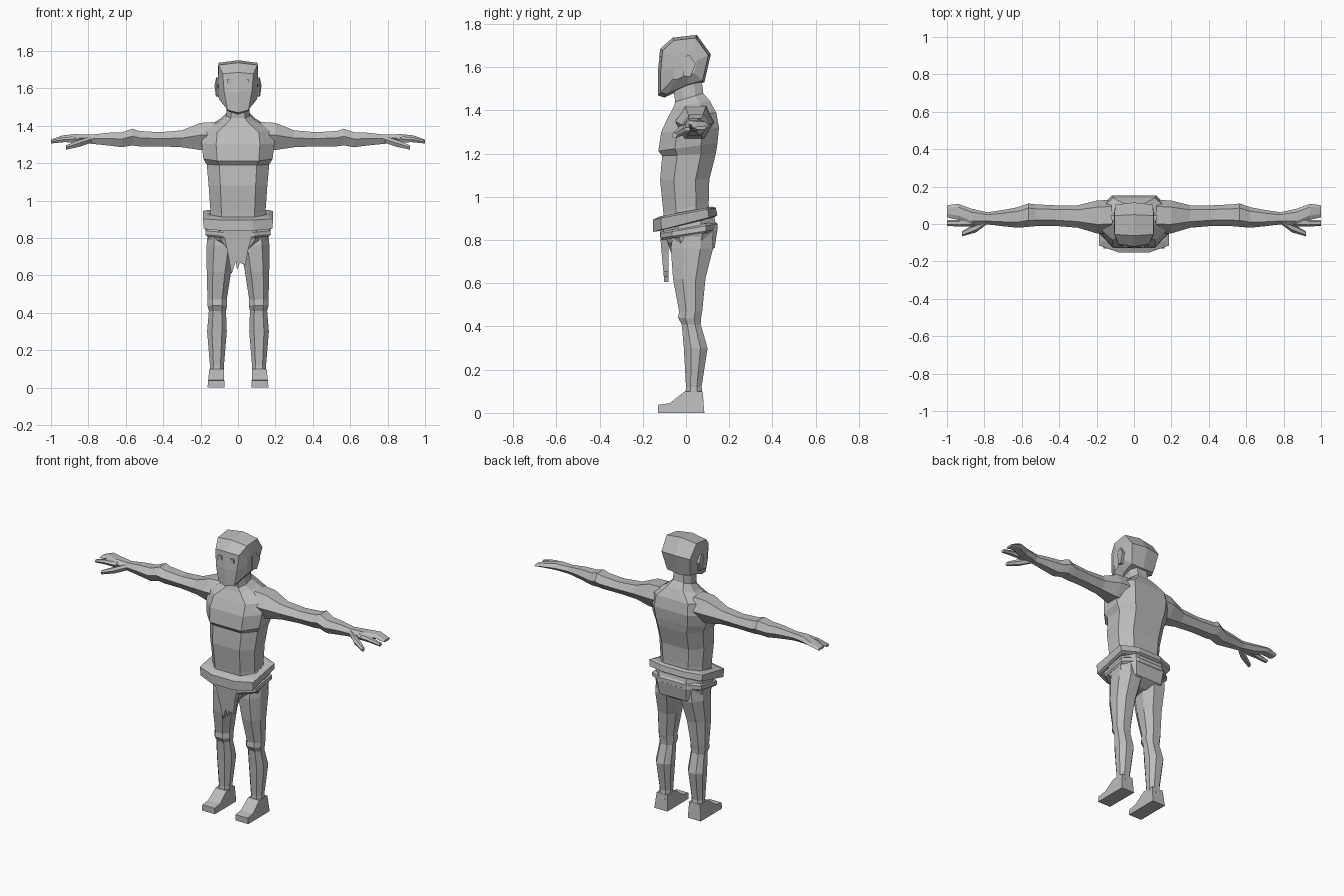
import bpy, bmesh

grey = bpy.data.materials.new("plain grey")
grey.diffuse_color = (0.5, 0.5, 0.5, 1)


def loft(name, rings):
    """Skin a list of equal-length point rings and cap both ends."""
    bm = bmesh.new()
    vs = [[bm.verts.new(p) for p in r] for r in rings]
    n = len(rings[0])
    for a, b in zip(vs, vs[1:]):
        for i in range(n):
            j = (i + 1) % n
            bm.faces.new((a[i], a[j], b[j], b[i]))
    bm.faces.new(vs[0])
    bm.faces.new(vs[-1])
    bmesh.ops.recalc_face_normals(bm, faces=bm.faces)
    me = bpy.data.meshes.new(name)
    bm.to_mesh(me)
    bm.free()
    ob = bpy.data.objects.new(name, me)
    bpy.context.collection.objects.link(ob)
    me.materials.append(grey)
    return ob


def ring(hw, yf, yb, zf, zb, flat=0.6, k=0.28, cx=0):
    """Eight-sided horizontal section, tilted from zf (front) to zb (back)."""
    d = yb - yf
    half = [(flat, 0), (1, k), (1, 1 - k), (flat, 1)]
    pts = half + [(-x, t) for x, t in reversed(half)]
    return [(cx + hw * x, yf + d * t, zf + (zb - zf) * t) for x, t in pts]


def limb_ring(s, x, y0, y1, z0, z1):
    """Six-sided section across an arm or finger."""
    yc, ry, zc, rz = (y0 + y1) / 2, (y1 - y0) / 2, (z0 + z1) / 2, (z1 - z0) / 2
    hexa = [(-1, 0.1), (-0.45, 1), (0.6, 1), (1, 0), (0.5, -1), (-0.5, -1)]
    return [(s * x, yc + ry * a, zc + rz * b) for a, b in hexa]


# Torso and neck
loft("torso", [ring(*r) for r in [
    (.15, -.10, .11, .84, .88), (.147, -.105, .105, .93, .97),
    (.157, -.12, .108, 1.08, 1.08), (.167, -.11, .138, 1.19, 1.20),
    (.185, -.128, .146, 1.212, 1.25), (.195, -.115, .153, 1.30, 1.32),
    (.185, -.085, .14, 1.365, 1.39), (.095, -.058, .11, 1.415, 1.445),
    (.062, -.05, .08, 1.44, 1.48), (.056, -.06, .07, 1.51, 1.56)]])

# Briefs, hip strap and tilted belt
loft("briefs", [ring(*r) for r in [
    (.05, -.06, .08, .71, .73), (.155, -.085, .133, .79, .765),
    (.168, -.105, .145, .83, .845), (.155, -.10, .12, .92, .95)]])
loft("hip_strap", [ring(*r, .5, .2) for r in [
    (.165, -.112, .135, .80, .84), (.174, -.118, .146, .81, .85),
    (.172, -.118, .146, .83, .875), (.16, -.11, .135, .84, .885)]])
loft("belt", [ring(*r, .42, .13) for r in [
    (.172, -.135, .13, .84, .905), (.183, -.153, .145, .838, .915),
    (.188, -.153, .138, .895, .95), (.165, -.12, .12, .91, .955)]])

# Ragged front cloth
flap = [(-.085, .86), (-.067, .78), (-.047, .68), (-.035, .605), (-.012, .675),
        (-.005, .63), (.01, .667), (.04, .655), (.055, .74), (.085, .86)]
loft("front_cloth", [[(x, -.10 - .09 * (z - .6), z) for x, z in flap],
                     [(x, -.08, z) for x, z in flap]])

# Head: side profile (y, z, half width) with a crest down the middle
prof = [(-.12, 1.685, .082), (-.062, 1.737, .103), (.05, 1.75, .105),
        (.115, 1.66, .1), (.085, 1.53, .08), (.01, 1.51, .075),
        (-.10, 1.46, .048), (-.13, 1.47, .056), (-.13, 1.58, .074)]


def head_ring(s, f, inner):
    out = []
    for y, z, w in prof:
        x = w + (.108 - w) * inner
        out.append((s * x, .0 + y * f, 1.61 + (z - 1.61) * f))
    return out


loft("head", [head_ring(-1, .45, .9), head_ring(-1, .9, 0), head_ring(0, 1, 0),
              head_ring(1, .9, 0), head_ring(1, .45, .9)])

ear = [(-.015, 1.645), (.015, 1.658), (.045, 1.615), (.02, 1.555), (-.012, 1.56)]
leg = [(.84, .01, .16, -.06, .12), (.76, .01, .168, -.07, .125),
       (.62, .037, .167, -.06, .09), (.47, .06, .163, -.032, .075),
       (.44, .058, .163, -.037, .07), (.41, .064, .156, -.02, .068),
       (.30, .06, .165, -.01, .10), (.12, .075, .15, 0, .072),
       (.07, .075, .152, -.005, .08)]
foot = [(-.13, 0), (-.13, .037), (-.075, .045), (-.005, .1), (.077, .1), (.085, 0)]
arm = [(.12, -.05, .13, 1.27, 1.42), (.2, -.05, .125, 1.27, 1.415),
       (.3, -.02, .10, 1.285, 1.375), (.42, -.01, .10, 1.29, 1.365),
       (.53, -.012, .105, 1.29, 1.372), (.565, -.015, .11, 1.295, 1.384),
       (.62, -.02, .09, 1.285, 1.365), (.70, -.012, .075, 1.295, 1.362),
       (.80, 0, .06, 1.305, 1.35)]
hand = [(.78, 0, .062, 1.305, 1.352), (.87, -.01, .082, 1.312, 1.355),
        (.94, .022, .108, 1.32, 1.348), (1.0, .035, .10, 1.312, 1.325)]
index = [(.85, -.014, .035, 1.31, 1.345), (.93, -.014, .022, 1.312, 1.338),
         (1.0, -.01, .02, 1.305, 1.322)]
thumb = [(.785, 0, .035, 1.308, 1.345), (.845, -.045, .005, 1.288, 1.325),
         (.92, -.066, -.04, 1.272, 1.295)]

for s, side in ((1, "left"), (-1, "right")):
    # Eyes as thin plates and wedge ears
    eye = [(s * .043 + a * .013, 1.638 + b * .012)
           for a, b in ((-1, -1), (1, -1), (1, 1), (-1, 1))]
    loft(side + "_eye", [[(x, -.124, z) for x, z in eye],
                         [(x, -.116, z) for x, z in eye]])
    loft(side + "_ear", [[(s * .09, y, z) for y, z in ear],
                         [(s * (.112 + .3 * max(y, 0)), y, z) for y, z in ear]])
    # Legs and feet
    loft(side + "_leg", [ring((b - a) / 2, y0, y1, z, z, .5, .3, s * (a + b) / 2)
                         for z, a, b, y0, y1 in leg])
    loft(side + "_foot", [[(s * (.072 + .04 * z), y, z) for y, z in foot],
                          [(s * (.163 - .1 * z), y, z) for y, z in foot]])
    # Arms, hands, index fingers and thumbs
    for part, rows in (("arm", arm), ("hand", hand),
                       ("index_finger", index), ("thumb", thumb)):
        loft(side + "_" + part, [limb_ring(s, *r) for r in rows])
